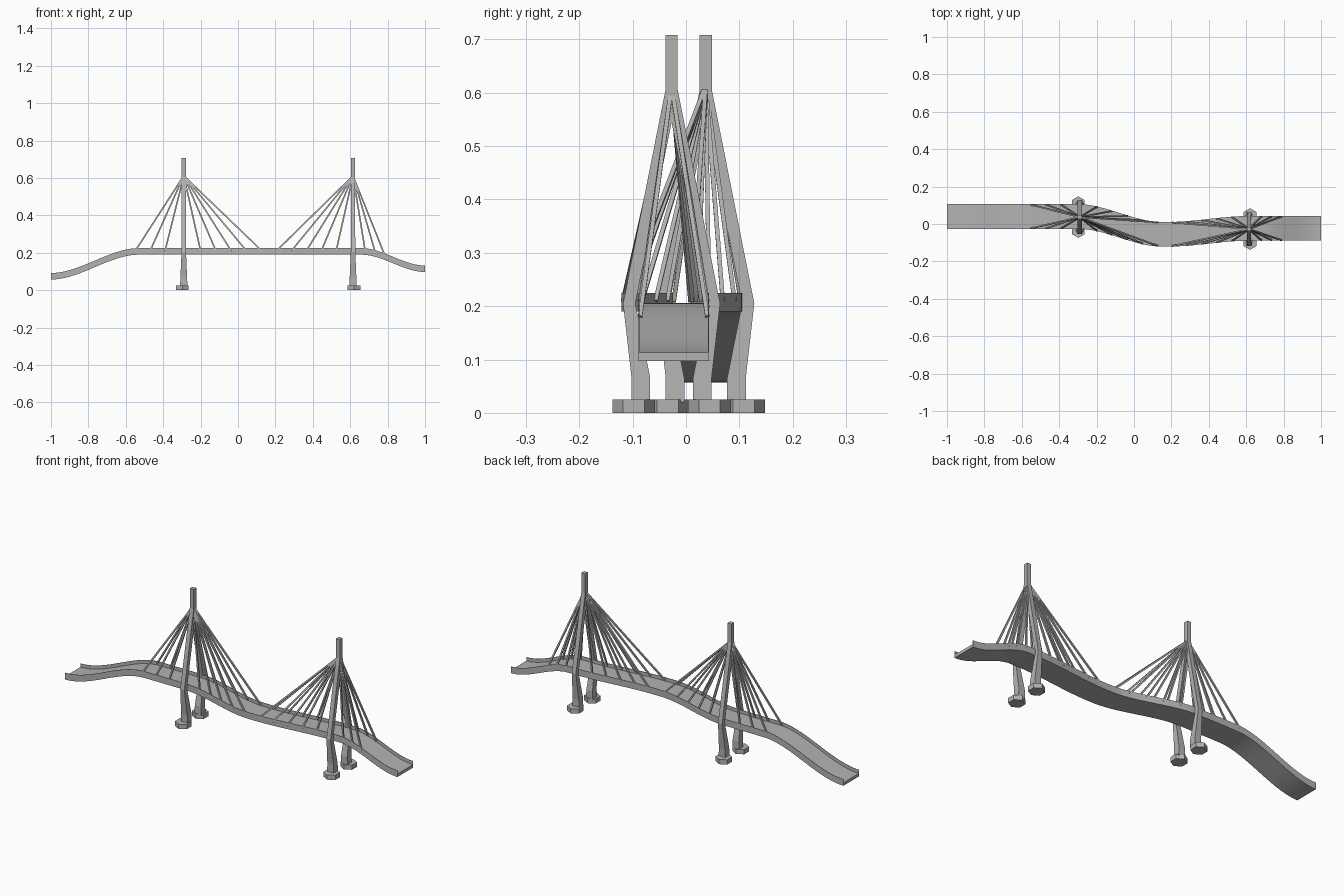
import bpy
import bmesh
import math
from mathutils import Vector

cube = bpy.data.objects.get("Cube")
if cube:
    bpy.data.objects.remove(cube, do_unlink=True)

concrete = bpy.data.materials.new("grey concrete")
concrete.use_nodes = True
colour = (0.45, 0.45, 0.45, 1)
concrete.diffuse_color = colour
concrete.node_tree.nodes["Principled BSDF"].inputs["Base Color"].default_value = colour

HALF = 0.066     # half width of the deck
FLOOR = 0.016    # slab thickness
WALL = 0.035     # parapet top above the underside


def finish(bm, name, smooth=False):
    bmesh.ops.recalc_face_normals(bm, faces=bm.faces)
    mesh = bpy.data.meshes.new(name)
    bm.to_mesh(mesh)
    bm.free()
    mesh.materials.append(concrete)
    obj = bpy.data.objects.new(name, mesh)
    bpy.context.collection.objects.link(obj)
    if smooth:
        bpy.ops.object.select_all(action="DESELECT")
        obj.select_set(True)
        bpy.context.view_layer.objects.active = obj
        bpy.ops.object.shade_smooth_by_angle(angle=math.radians(30))
    return obj


def loft(bm, rings):
    """Join rings of points into a capped tube."""
    rows = [[bm.verts.new(p) for p in ring] for ring in rings]
    n = len(rows[0])
    for a, b in zip(rows, rows[1:]):
        for i in range(n):
            j = (i + 1) % n
            bm.faces.new((a[i], a[j], b[j], b[i]))
    bm.faces.new(rows[0])
    bm.faces.new(rows[-1])


def ease(x, start, end):
    t = min(max((x - start) / (end - start), 0), 1)
    return t * t * (3 - 2 * t)


def deck_y(x):
    return 0.04 - 0.095 * ease(x, -0.3, 0.15) + 0.032 * ease(x, 0.18, 0.62)


def deck_z(x):
    return 0.057 + 0.133 * ease(x, -1, -0.53) - 0.093 * ease(x, 0.66, 1)


# Winding deck: a shallow tray with thin parapets
inner = HALF - 0.002
tray = [(-HALF, 0), (HALF, 0), (HALF, WALL), (inner, WALL),
        (inner, FLOOR), (-inner, FLOOR), (-inner, WALL), (-HALF, WALL)]
stations = [-1 + i / 50 for i in range(101)]
bm = bmesh.new()
loft(bm, [[(x, deck_y(x) + y, deck_z(x) + z) for y, z in tray] for x in stations])
finish(bm, "deck", smooth=True)


# Leg sections: height, inner y, outer y, half depth
LEG = [(0.02, 0.04, 0.075, 0.02), (0.065, 0.04, 0.075, 0.018),
       (0.205, 0.068, 0.091, 0.012), (0.545, 0, 0.0235, 0.0115),
       (0.605, 0, 0.0115, 0.0115), (0.708, 0, 0.0115, 0.0115)]


def tower(name, x, y, foot_x):
    # One leg, mirrored into an A-shaped pylon
    bm = bmesh.new()
    loft(bm, [[(-h, a, z), (h, a, z), (h, b, z), (-h, b, z)] for z, a, b, h in LEG])
    seam = [f for f in bm.faces if all(abs(v.co.y) < 1e-5 for v in f.verts)]
    bmesh.ops.delete(bm, geom=seam, context="FACES_ONLY")
    pylon = finish(bm, name + "_pylon")
    pylon.location = (x, y, 0)
    mirror = pylon.modifiers.new("Mirror", "MIRROR")
    mirror.use_axis = (False, True, False)

    # Hexagonal footings
    for side, label in ((-1, "front"), (1, "back")):
        bpy.ops.mesh.primitive_cylinder_add(
            vertices=6, radius=0.04, depth=0.025,
            location=(foot_x, y + side * 0.071, 0.0125))
        foot = bpy.context.object
        foot.name = f"{name}_{label}_footing"
        foot.data.materials.append(concrete)


def cables(name, x, y, anchors):
    # Square stays fanning from the pylon head to both parapets
    bm = bmesh.new()
    r = 0.004
    head = Vector((x, y, 0.612))
    for ax in anchors:
        for side in (-1, 1):
            foot = Vector((ax, deck_y(ax) + side * (HALF - 0.003), deck_z(ax) + 0.02))
            d = (head - foot).normalized()
            u = d.cross(Vector((0, 1, 0))).normalized() * r
            v = d.cross(u)
            loft(bm, [[p + u + v, p - u + v, p - u - v, p + u - v]
                      for p in (foot, head)])
    finish(bm, name + "_cables")


left_anchors = [-0.55, -0.47, -0.39] + [-0.2 + 0.082 * i for i in range(5)]
right_anchors = [0.205 + 0.08 * i for i in range(5)] + [0.68, 0.735, 0.787]
tower("right_tower", -0.29, 0.037, -0.298)
cables("right_tower", -0.29, 0.037, left_anchors)
tower("left_tower", 0.615, -0.027, 0.62)
cables("left_tower", 0.615, -0.027, right_anchors)
